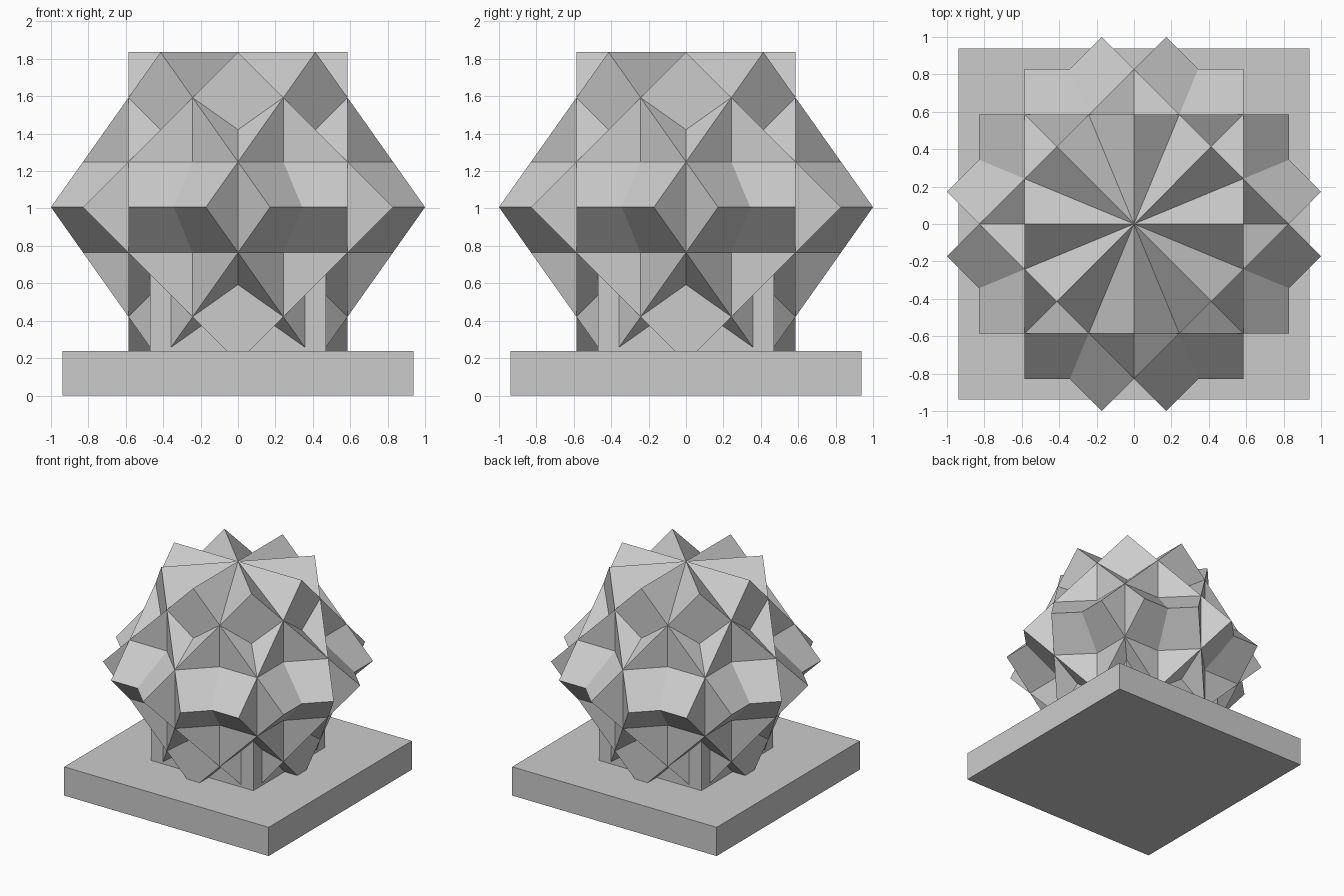
import bpy
from math import radians

if "Cube" in bpy.data.objects:
    bpy.data.objects.remove(bpy.data.objects["Cube"])

H = 0.5858      # half side of each interlocking cube
CENTRE_Z = 1.007
SLAB_TOP = 0.238


def box(name, half_x, half_y, half_z, z, rot=(0, 0, 0)):
    bpy.ops.mesh.primitive_cube_add(size=2, location=(0, 0, z), rotation=rot)
    ob = bpy.context.object
    ob.name = name
    ob.scale = (half_x, half_y, half_z)
    bpy.ops.object.transform_apply(location=False, rotation=True, scale=True)
    return ob


# Square base slab
box("base_slab", 0.938, 0.938, SLAB_TOP / 2, SLAB_TOP / 2)

# Square post carrying the star, its top hidden inside the cubes
POST_TOP = 0.9
box("support_post", 0.47, 0.47, (POST_TOP - SLAB_TOP) / 2, (POST_TOP + SLAB_TOP) / 2)

# Four cubes standing on an edge, turned in 45 degree steps about the upright axis
for i in range(4):
    box(f"star_cube_{i + 1}", H, H, H, CENTRE_Z, (radians(45), 0, radians(45 * i)))
